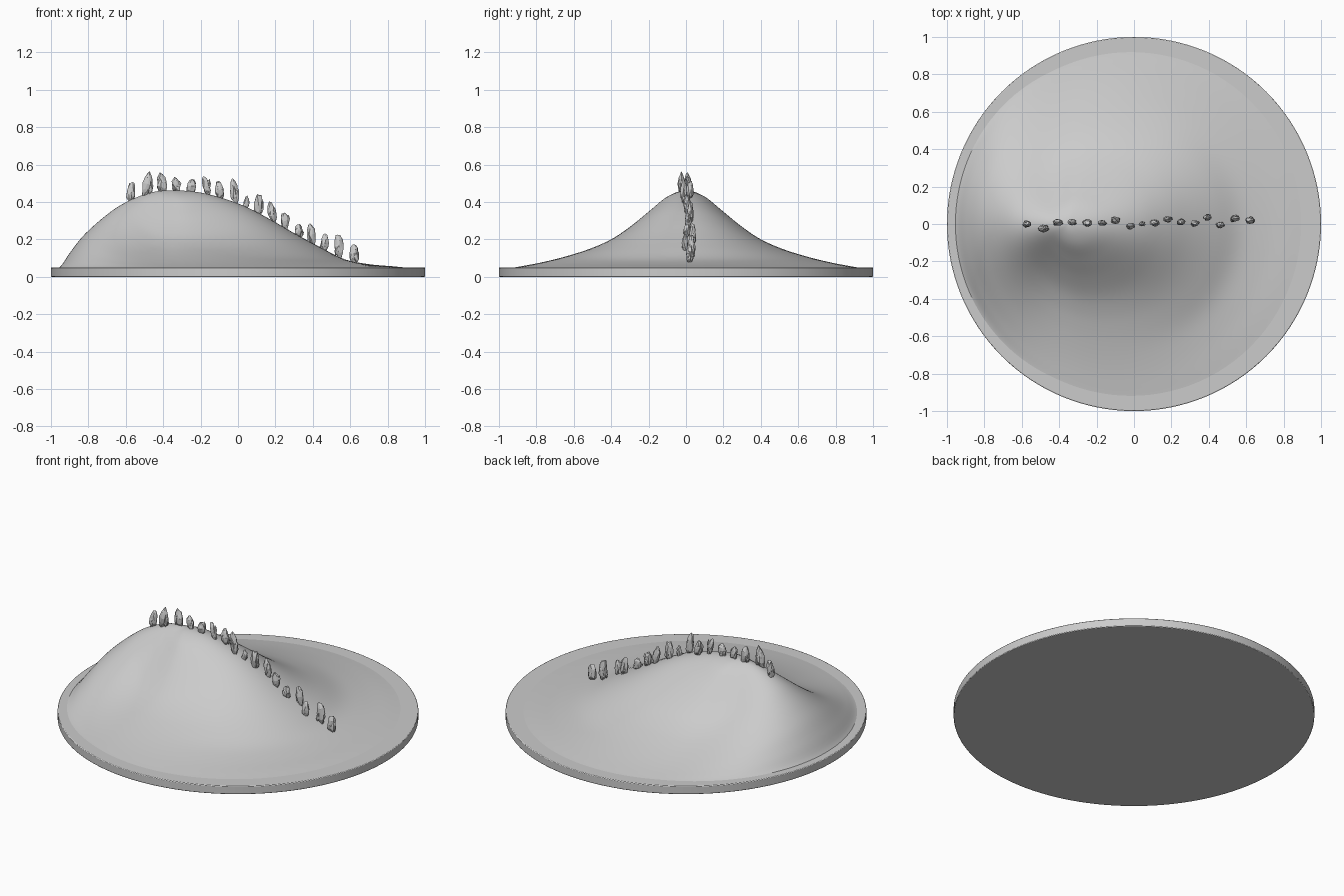
import bpy, bmesh, math, random
from mathutils import Vector, Matrix

if "Cube" in bpy.data.objects:
    bpy.data.objects.remove(bpy.data.objects["Cube"])

random.seed(7)
PEAK_X, RIM, FOOT, RISE = -0.35, 0.96, 0.045, 0.417

# Fall-off from the summit to the rim, in equal steps
LEFT = [1, .995, .97, .92, .855, .77, .66, .535, .39, .20, 0]
RIGHT = [1, .98, .905, .79, .627, .446, .277, .12, .055, .027, 0]
SIDE = [1, .925, .74, .55, .39, .28, .20, .135, .08, .035, 0]


def sample(table, t):
    """Smooth (Catmull-Rom) lookup, t in 0..1."""
    n = len(table) - 1
    i = min(int(t * n), n - 1)
    f = t * n - i
    p1, p2 = table[i], table[i + 1]
    p0 = table[i - 1] if i else p2
    p3 = table[i + 2] if i + 2 <= n else p2
    return 0.5 * (2 * p1 + (p2 - p0) * f + (2 * p0 - 5 * p1 + 4 * p2 - p3) * f * f
                  + (3 * p1 - p0 - 3 * p2 + p3) * f ** 3)


def reach(a):
    """Distance from the summit to the rim in direction a."""
    b = PEAK_X * math.cos(a)
    return -b + math.sqrt(b * b + RIM ** 2 - PEAK_X ** 2)


def hill_height(a, t):
    c = math.cos(a)
    w = c ** 4 if c > 0 else c * c
    ridge = sample(RIGHT if c > 0 else LEFT, t)
    return FOOT + RISE * (w * ridge + (1 - w) * sample(SIDE, t))


def ground(x, y):
    a = math.atan2(y, x - PEAK_X)
    return hill_height(a, min(1, math.hypot(x - PEAK_X, y) / reach(a)))


def finish(bm, name):
    bmesh.ops.recalc_face_normals(bm, faces=bm.faces)
    me = bpy.data.meshes.new(name)
    bm.to_mesh(me)
    bm.free()
    ob = bpy.data.objects.new(name, me)
    bpy.context.collection.objects.link(ob)
    return ob


def smooth(ob):
    bpy.ops.object.select_all(action='DESELECT')
    ob.select_set(True)
    bpy.context.view_layer.objects.active = ob
    bpy.ops.object.shade_smooth_by_angle(angle=math.radians(35))


# Round base plate
bpy.ops.mesh.primitive_cylinder_add(vertices=128, radius=1, depth=0.05, location=(0, 0, 0.025))
base = bpy.context.object
base.name = "base_plate"
bevel = base.modifiers.new("edge", 'BEVEL')
bevel.width, bevel.segments = 0.004, 2
smooth(base)

# Hill: rings spreading from the summit to the rim
bm = bmesh.new()
RINGS, SEGS = 48, 128
top = bm.verts.new((PEAK_X, 0, FOOT + RISE))
prev = None
for r in range(1, RINGS + 1):
    t, ring = r / RINGS, []
    for s in range(SEGS):
        a = 2 * math.pi * s / SEGS
        d = reach(a) * t
        ring.append(bm.verts.new((PEAK_X + d * math.cos(a), d * math.sin(a), hill_height(a, t))))
    for s in range(SEGS):
        n = (s + 1) % SEGS
        if prev:
            bm.faces.new((prev[s], ring[s], ring[n], prev[n]))
        else:
            bm.faces.new((top, ring[s], ring[n]))
    prev = ring
bm.faces.new(prev[::-1])
smooth(finish(bm, "hill"))

# Jagged rocks along the ridge: x, y, top height, width
ROCKS = [(-.57, 0, .51, .06), (-.485, -.025, .565, .065), (-.405, .01, .555, .06),
         (-.33, .01, .535, .055), (-.25, .005, .525, .06), (-.17, .005, .54, .05),
         (-.10, .02, .515, .06), (-.02, -.01, .52, .058), (.045, 0, .43, .04),
         (.11, .005, .445, .06), (.18, .025, .40, .055), (.25, .01, .345, .055),
         (.325, .005, .285, .055), (.395, .035, .285, .055), (.465, -.005, .23, .055),
         (.54, .03, .23, .06), (.62, .02, .175, .06)]
for i, (x, y, z_top, width) in enumerate(ROCKS):
    bm = bmesh.new()
    z_low = ground(x, y) - 0.012
    # upright shards grouped round a larger core
    for k in range(4):
        core = k == 0
        h = (z_top - z_low) * (1 if core else random.uniform(.5, .8))
        w = width * (0.42 if core else 0.24)
        a = random.uniform(0, 6.28)
        off = 0 if core else width * 0.27
        z0 = z_low + (0 if core else random.uniform(0, .25) * h)
        made = bmesh.ops.create_icosphere(bm, subdivisions=2 if core else 1, radius=1)['verts']
        for v in made:
            v.co *= random.uniform(.78, 1.08)
        tilt = Matrix.Rotation(random.uniform(-.25, .25), 4, 'Y')
        place = Matrix.Translation((x + off * math.cos(a), y + off * .7 * math.sin(a), z0 + h / 2))
        bmesh.ops.transform(bm, matrix=place @ tilt @ Matrix.Diagonal((w, w * .75, h * .53, 1)), verts=made)
    finish(bm, f"ridge_rock_{i + 1}")
